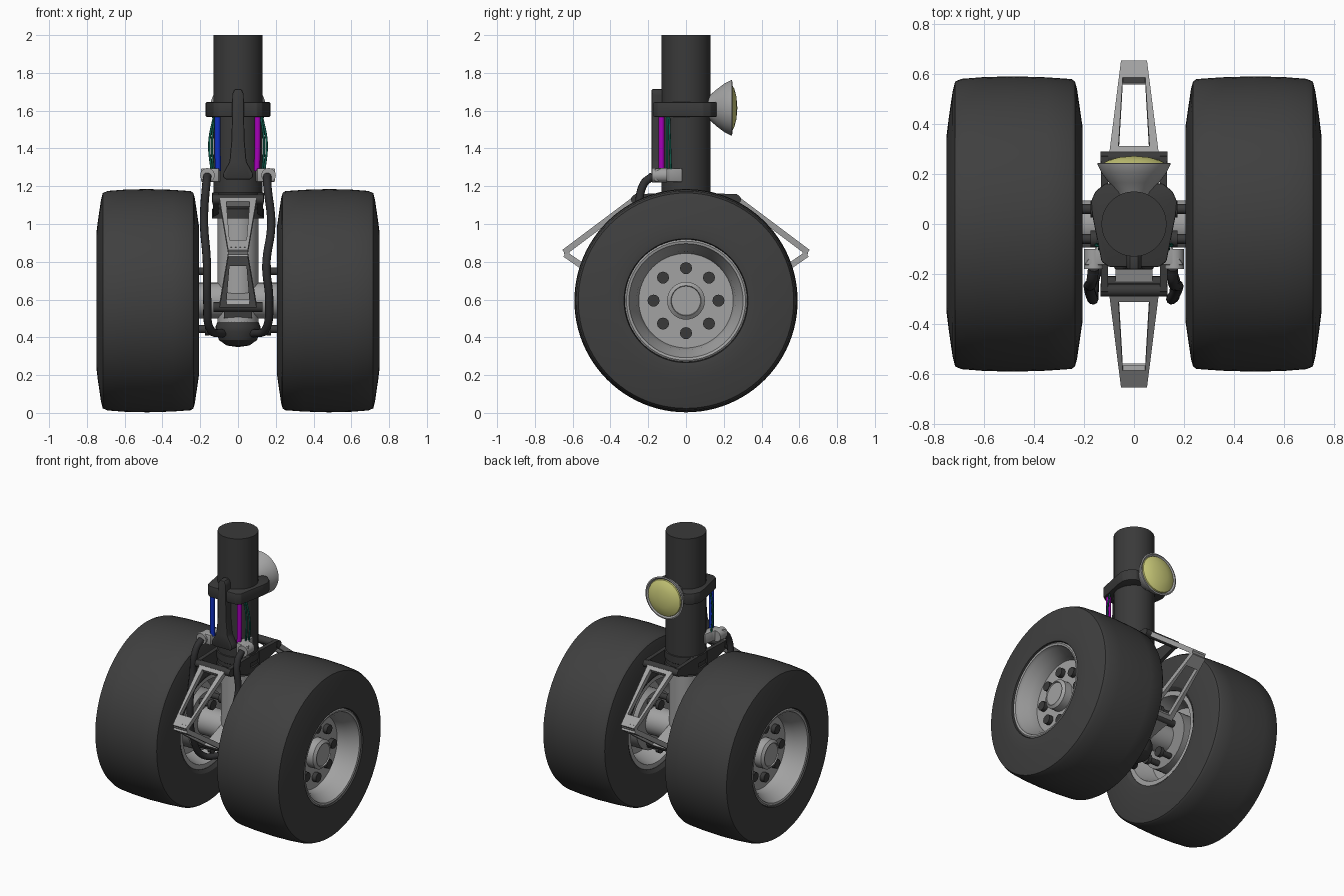
import bpy, bmesh, math
from mathutils import Vector, Matrix

if "Cube" in bpy.data.objects:
    bpy.data.objects.remove(bpy.data.objects["Cube"])


def material(name, r, g, b):
    m = bpy.data.materials.new(name)
    m.diffuse_color = (r, g, b, 1)
    m.use_nodes = True
    m.node_tree.nodes["Principled BSDF"].inputs["Base Color"].default_value = m.diffuse_color
    return m


RUBBER = material("tire rubber", .05, .05, .05)
DARK = material("dark metal", .042, .042, .042)
HOSE = material("hose black", .03, .03, .032)
GREY = material("light grey metal", .36, .36, .36)
MID = material("mid grey metal", .27, .27, .27)
LENS = material("yellow lens", .62, .62, .2)
BLUE = material("blue line", .005, .03, .55)
PURPLE = material("purple line", .38, .0, .48)
GREEN = material("green wire", .005, .12, .08)


def finish(name, bm, mat, bevel=0):
    bmesh.ops.recalc_face_normals(bm, faces=bm.faces)
    if bevel:
        bmesh.ops.bevel(bm, geom=bm.edges[:], offset=bevel, segments=2,
                        affect='EDGES', profile=.5)
    me = bpy.data.meshes.new(name)
    bm.to_mesh(me)
    bm.free()
    me.materials.append(mat)
    me.shade_smooth()
    me.set_sharp_from_angle(angle=math.radians(32))
    ob = bpy.data.objects.new(name, me)
    bpy.context.collection.objects.link(ob)
    return ob


def lathe(name, profile, mat, axis='Z', at=(0, 0, 0), segs=48, closed=False, flip=1):
    """Revolve (radius, height) points around an axis."""
    bm = bmesh.new()
    rows = []
    for r, h in profile:
        h *= flip
        row = []
        for i in range(segs if r > 1e-5 else 1):
            a = math.tau * i / segs
            c, s = r * math.cos(a), r * math.sin(a)
            p = {'X': (h, c, s), 'Y': (c, h, s), 'Z': (c, s, h)}[axis]
            row.append(bm.verts.new(Vector(p) + Vector(at)))
        rows.append(row)
    pairs = list(zip(rows, rows[1:])) + ([(rows[-1], rows[0])] if closed else [])
    for a, b in pairs:
        for i in range(segs):
            j = (i + 1) % segs
            quad = [a[i % len(a)], a[j % len(a)], b[j % len(b)], b[i % len(b)]]
            bm.faces.new(list(dict.fromkeys(quad)))
    return finish(name, bm, mat)


def cyl(name, r, h0, h1, mat, axis='Z', at=(0, 0, 0), segs=24, flip=1):
    return lathe(name, [(0, h0), (r, h0), (r, h1), (0, h1)], mat, axis, at, segs, False, flip)


def prism(name, outline, lo, hi, mat, axis='Z', bevel=0):
    """Extrude a 2D outline along an axis."""
    bm = bmesh.new()
    put = {'Z': lambda a, b, h: (a, b, h), 'Y': lambda a, b, h: (a, h, b),
           'X': lambda a, b, h: (h, a, b)}[axis]
    low = [bm.verts.new(put(a, b, lo)) for a, b in outline]
    top = [bm.verts.new(put(a, b, hi)) for a, b in outline]
    bm.faces.new(low)
    bm.faces.new(top)
    n = len(low)
    for i in range(n):
        bm.faces.new([low[i], low[(i + 1) % n], top[(i + 1) % n], top[i]])
    return finish(name, bm, mat, bevel)


def tube(name, pts, r, mat):
    cu = bpy.data.curves.new(name, 'CURVE')
    cu.dimensions = '3D'
    cu.bevel_depth = r
    cu.bevel_resolution = 3
    cu.resolution_u = 8
    cu.use_fill_caps = True
    sp = cu.splines.new('BEZIER')
    sp.bezier_points.add(len(pts) - 1)
    for bp, p in zip(sp.bezier_points, pts):
        bp.co = p
        bp.handle_left_type = bp.handle_right_type = 'AUTO'
    cu.materials.append(mat)
    ob = bpy.data.objects.new(name, cu)
    bpy.context.collection.objects.link(ob)
    return ob


def link(name, p0, p1, w0, w1, mat, t=.016):
    """Tapered A-frame with a window, between two (y, z) points."""
    bm = bmesh.new()
    a, b = Vector((0, *p0)), Vector((0, *p1))
    nrm = Vector((1, 0, 0)).cross(b - a).normalized() * t
    h0, h1 = w0 - .038, w1 - .007
    outer = [(-w0, 0), (w0, 0), (w1, 1), (-w1, 1)]
    inner = [(-h0, .1), (h0, .1), (h1, .82), (-h1, .82)]
    rings = [[bm.verts.new(a.lerp(b, u) + Vector((x, 0, 0)) + nrm * s) for x, u in q]
             for q, s in ((outer, -1), (inner, -1), (inner, 1), (outer, 1))]
    for k in range(4):
        r0, r1 = rings[k], rings[(k + 1) % 4]
        for i in range(4):
            j = (i + 1) % 4
            bm.faces.new([r0[i], r0[j], r1[j], r1[i]])
    return finish(name, bm, mat)


# wheels, mirrored left and right
WZ = .594
TIRE = [(.32, .30), (.322, .225), (.345, .208), (.39, .206), (.54, .228), (.57, .236),
        (.58, .25), (.587, .35), (.591, .48), (.588, .60), (.581, .69), (.57, .716),
        (.53, .726), (.42, .742), (.355, .75), (.328, .746), (.32, .70)]
RIM = [(0, .36), (.25, .36), (.29, .228), (.324, .228), (.324, .735), (.315, .742),
       (.302, .738), (.295, .715), (.262, .66), (.25, .60), (0, .60)]
for side, s in (("left", -1), ("right", 1)):
    c = (0, 0, WZ)
    lathe(side + "_tire", TIRE, RUBBER, 'X', c, 96, True, s)
    lathe(side + "_rim", RIM, GREY, 'X', c, 64, False, s)
    lathe(side + "_hub_cap", [(0, .59), (.1, .59), (.1, .655), (.08, .67), (.077, .662), (0, .662)],
          GREY, 'X', c, 32, False, s)
    cyl(side + "_brake_drum", .2, .25, .37, MID, 'X', c, 40, s)
    for i in range(8):
        a = math.tau * i / 8
        cyl(side + "_wheel_bolt", .032, .59, .63, DARK, 'X',
            (0, .172 * math.cos(a), WZ + .172 * math.sin(a)), 12, s)
    # brake pistons behind the wheel
    for y in (-.06, .06):
        for z in (-.15, .155):
            p = (0, y, WZ + z)
            cyl(side + "_brake_piston", .02, .16, .27, DARK, 'X', p, 16, s)
            cyl(side + "_piston_flange", .034, .15, .175, DARK, 'X', p, 16, s)

# axle and inner leg
cyl("axle", .06, -.6, .6, MID, 'X', (0, 0, WZ), 32)
cyl("axle_sleeve", .095, -.26, .26, GREY, 'X', (0, 0, WZ), 40)
cyl("piston_leg", .108, .46, 1.1, GREY, segs=48)
lathe("bottom_dome", [(0, .50), (.10, .50), (.118, .46), (.118, .43), (.1, .385), (.06, .357), (0, .348)],
      DARK, segs=40)

# outer strut, lower collar and clamp
cyl("strut", .13, 1.03, 2.0, DARK, segs=64)
lathe("strut_lower_collar", [(.12, 1.03), (.137, 1.03), (.137, 1.08), (.131, 1.085), (.131, 1.11),
      (.137, 1.115), (.137, 1.165), (.12, 1.17)], DARK, segs=48)
half = [(.1, -.172), (.13, -.15), (.168, .04), (.172, .09), (.155, .13), (.115, .162)]
prism("clamp_collar", half + [(-x, y) for x, y in reversed(half)], 1.567, 1.645, DARK, 'Z', .006)

# cable guide on the front of the strut
guide = [(.018, 1.715), (.03, 1.69), (.034, 1.45), (.045, 1.33), (.078, 1.27), (.08, 1.25), (.065, 1.235)]
prism("cable_guide", guide + [(-x, z) for x, z in reversed(guide)], -.182, -.12, DARK, 'Y', .008)

# lamp on the back
lathe("lamp_housing", [(0, .11), (.06, .11), (.07, .13), (.1, .165), (.13, .205), (.145, .235),
      (.147, .243), (.138, .245), (.128, .235), (0, .235)], GREY, 'Y', (0, 0, 1.615), 48)
lathe("lamp_lens", [(.129, .232), (.125, .243), (.1, .256), (.06, .267), (0, .272)],
      LENS, 'Y', (0, 0, 1.615), 48)

# hose brackets, hoses and lines
for side, s in (("left", -1), ("right", 1)):
    prism(side + "_hose_bracket", [(.2 * s, -.165), (.1 * s, -.165), (.09 * s, -.02), (.135 * s, -.02),
          (.15 * s, -.09)], 1.222, 1.295, GREY, 'Z', .008)
    cyl(side + "_hose_socket", .038, -.18, -.1, GREY, 'Y', (.162 * s, 0, 1.258), 24)
    tube(side + "_green_wire", [(.125 * s, -.09, 1.58), (.152 * s, -.085, 1.43), (.14 * s, -.08, 1.28)], .006, GREEN)
    tube(side + "_inner_green_wire", [(.12 * s, -.1, 1.58), (.138 * s, -.1, 1.43), (.13 * s, -.1, 1.28)], .006, GREEN)
tube("blue_line", [(-.108, -.13, 1.58), (-.108, -.13, 1.42), (-.106, -.13, 1.28)], .016, BLUE)
tube("purple_line", [(.104, -.13, 1.58), (.104, -.13, 1.42), (.1, -.13, 1.28)], .016, PURPLE)
tube("left_hose", [(-.162, -.175, 1.255), (-.168, -.225, 1.21), (-.18, -.25, 1.02), (-.165, -.3, .8),
                   (-.163, -.27, .6), (-.145, -.18, .44), (-.08, -.08, .42)], .022, HOSE)
tube("right_hose", [(.155, -.175, 1.255), (.155, -.225, 1.21), (.176, -.25, 1.0), (.15, -.3, .78),
                    (.165, -.27, .6), (.145, -.18, .44), (.08, -.08, .42)], .022, HOSE)

# scissor links, front and back
for end, s in (("front", -1), ("back", 1)):
    apex = (.645 * s, .85)
    link(end + "_upper_link", (.265 * s, 1.135), apex, .1, .052, GREY)
    link(end + "_lower_link", (.235 * s, .56), (.64 * s, .84), .1, .052, GREY)
    cyl(end + "_upper_pin", .026, -.135, .135, DARK, 'X', (0, .265 * s, 1.13), 16)
    cyl(end + "_lower_pin", .026, -.13, .13, DARK, 'X', (0, .235 * s, .56), 16)
    cyl(end + "_apex_pin", .015, -.052, .052, MID, 'X', (0, .632 * s, .85), 16)
    for x in (-.036, -.012, .012, .036):
        cyl(end + "_apex_bolt", .009, .852, .877, DARK, 'Z', (x, .628 * s, 0), 10)
    for x in (-.118, .118):
        prism(end + "_upper_lug", [(.05 * s, 1.04), (.05 * s, 1.165), (.27 * s, 1.158), (.29 * s, 1.13),
              (.26 * s, 1.105)], x - .014, x + .014, DARK, 'X')
    prism(end + "_lower_lug", [(.03 * s, .49), (.03 * s, .66), (.23 * s, .585), (.24 * s, .535)],
          -.075, .075, GREY, 'X')
